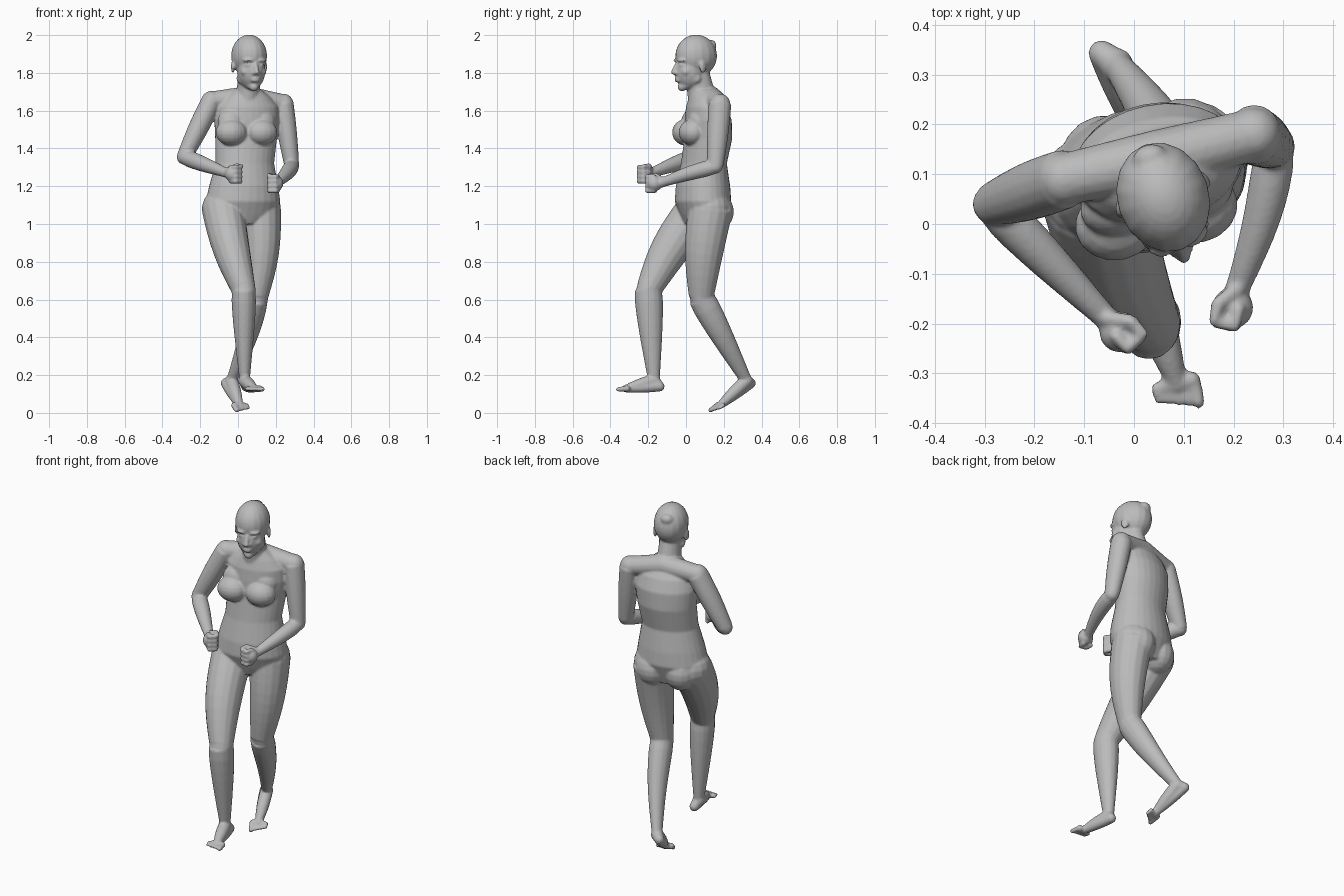
import bpy, bmesh
from math import cos, sin, pi, radians
from mathutils import Vector, Matrix

if "Cube" in bpy.data.objects:
    bpy.data.objects.remove(bpy.data.objects["Cube"])

GREY = (.5, .5, .5, 1)
skin = bpy.data.materials.new("grey_skin")
skin.use_nodes = True
skin.diffuse_color = GREY
skin.node_tree.nodes["Principled BSDF"].inputs["Base Color"].default_value = GREY

bm = bmesh.new()
X, Y, UP = Vector((1, 0, 0)), Vector((0, 1, 0)), Vector((0, 0, 1))


def loft(rings, sides=16):
    """Closed tube through rings of (centre, half width vector, half depth vector)."""
    loops = []
    for centre, across, along in rings:
        angles = [2 * pi * j / sides for j in range(sides)]
        loops.append([bm.verts.new(centre + across * cos(a) + along * sin(a)) for a in angles])
    for low, high in zip(loops, loops[1:]):
        for j in range(sides):
            n = (j + 1) % sides
            bm.faces.new((low[j], low[n], high[n], high[j]))
    bm.faces.new(loops[0][::-1])
    bm.faces.new(loops[-1])


def blob(centre, size, yaw=0, steps=10):
    """Ellipsoid made of level rings."""
    turned = Matrix.Rotation(radians(yaw), 3, 'Z')
    rings = []
    for i in range(steps):
        a = pi * (i + .5) / steps
        rings.append((Vector(centre) - UP * (size[2] * cos(a)),
                      turned @ X * (size[0] * sin(a)), turned @ Y * (size[1] * sin(a))))
    loft(rings)


def limb(start, end, r_start, r_end, bulge=0, peak=1, depth=1, bow=(0, 0, 0), side=X, steps=8):
    """Tapered, rounded limb that swells by a sine rule; a peak under one swells near the start."""
    start, end, bow = Vector(start), Vector(end), Vector(bow)
    axis = (end - start).normalized()
    across = (side - axis * side.dot(axis)).normalized()
    along = axis.cross(across)
    rings = []
    for i in range(steps + 1):
        t = i / steps
        r = r_start + (r_end - r_start) * t + bulge * sin(pi * t ** peak)
        rings.append((start.lerp(end, t) + bow * sin(pi * t), across * r, along * r * depth))
    loft(rings)
    blob(start, (r_start,) * 3)
    blob(end, (r_end,) * 3)


# Joints: right leg leads, left leg trails, both elbows are bent
hip_r, knee_r, ankle_r = (-.08, .07, 1.08), (.03, -.2, .65), (.035, -.17, .17)
hip_l, knee_l, ankle_l = (.12, .13, 1.08), (.1, .08, .61), (-.035, .32, .17)
shoulder_r, elbow_r, wrist_r = (-.14, .09, 1.65), (-.285, .04, 1.355), (-.06, -.185, 1.27)
shoulder_l, elbow_l, wrist_l = (.24, .18, 1.635), (.285, .155, 1.305), (.21, -.125, 1.22)
nape = (.05, .13, 1.67)

# Torso: level rings of (height, half width, half depth), turned a little to its left
turn = Matrix.Rotation(radians(12), 3, 'Z')
profile = [(1, .12, .1), (1.05, .185, .12), (1.12, .2, .147), (1.2, .185, .142), (1.32, .157, .12),
           (1.45, .165, .125), (1.55, .175, .122), (1.62, .165, .105), (1.67, .12, .08), (1.71, .07, .06)]
torso = []
for z, width, depth in profile:
    chest = max(0, sin(pi * (z - 1.3) / .4))
    centre = Vector((.02 + .05 * (z - 1), .09 + .03 * chest, z))
    torso.append((centre, turn @ X * width, turn @ Y * depth))
loft(torso, sides=28)

# Shoulder girdle and neck
for shoulder in (shoulder_r, shoulder_l):
    limb(shoulder, nape, .052, .06, side=UP)
limb((.05, .09, 1.64), (.06, .06, 1.8), .068, .055, depth=1.15)

# Breasts and buttocks
for x, y in ((-.035, 0), (.125, .035)):
    blob((x, y, 1.485), (.085, .074, .07), yaw=12)
    blob((x, y + .035, 1.54), (.075, .06, .07), yaw=12)
    blob((x - .02, y + .12, 1.065), (.095, .1, .105), yaw=12)

# Legs
limb(hip_r, knee_r, .112, .064, bulge=.01, depth=1.05, bow=(-.01, -.02, 0))
limb(hip_l, knee_l, .108, .06, bulge=.008, depth=1.1, bow=(.015, -.01, 0))
limb(knee_r, ankle_r, .063, .027, bulge=.008, peak=.6, depth=1.15)
limb(knee_l, ankle_l, .06, .027, bulge=.008, peak=.6, depth=1.15, bow=(.015, 0, 0))

# Arms
limb(shoulder_r, elbow_r, .055, .04, bulge=.006, depth=1.1)
limb(shoulder_l, elbow_l, .055, .039, bulge=.004, depth=1.1)
limb(elbow_r, wrist_r, .038, .025, bulge=.009, peak=.6, side=UP)
limb(elbow_l, wrist_l, .037, .025, bulge=.008, peak=.6, bow=(.01, 0, .005), side=UP)


def foot(ankle, heel, ball, inner):
    """Heel, instep and ball, with five toes; inner gives the side of the big toe."""
    ankle, heel, ball = Vector(ankle), Vector(heel), Vector(ball)
    forward = (ball - heel).normalized()
    side = forward.cross(UP).normalized() * inner
    limb(ankle, heel, .032, .027)
    limb(ankle, ball, .034, .019, bulge=.006, side=side)
    limb(heel, ball, .027, .02, bulge=.004, side=side)
    limb(ball + side * .03, ball - side * .03, .018, .014, side=UP)
    for i in range(5):
        thick = .015 if i == 0 else .0115
        root = ball + side * (.034 - .019 * i)
        limb(root, root + forward * (.048 - .006 * i), thick, thick * .85, side=side, steps=2)


foot(ankle_r, (.043, -.14, .14), (.086, -.32, .128), -1)
foot(ankle_l, (-.065, .343, .157), (.008, .18, .04), 1)


def fist(elbow, wrist, inner):
    """Palm, four curled fingers and a thumb; inner gives the side of the palm."""
    wrist = Vector(wrist)
    ahead = wrist - Vector(elbow)
    ahead = Vector((ahead.x, ahead.y, 0)).normalized()
    inward = UP.cross(ahead) * inner
    middle = wrist + ahead * .045 - UP * .006
    limb(wrist, middle, .026, .042, depth=.55, side=UP)
    for i in range(4):
        knuckle = middle + UP * (.037 - .025 * i) - inward * .012
        bends = [knuckle, knuckle + ahead * .034, knuckle + ahead * .036 + inward * .034,
                 knuckle + ahead * .004 + inward * .044]
        for a, b in zip(bends, bends[1:]):
            limb(a, b, .013, .013, side=UP, steps=2)
    thumb_joint = middle + inward * .03 + UP * .043
    limb(middle - ahead * .04 + UP * .022, thumb_joint, .016, .014, side=UP, steps=2)
    limb(thumb_joint, thumb_joint + ahead * .035, .014, .011, side=UP, steps=2)


fist(elbow_r, wrist_r, 1)
fist(elbow_l, wrist_l, -1)

# Head: skull, face, chin, nose and lips, built facing forward
body_count = len(bm.verts)
blob((0, .004, 1.89), (.093, .113, .112), steps=16)
blob((0, -.03, 1.81), (.074, .083, .1), steps=16)
blob((0, .088, 1.945), (.035, .027, .03))
limb((0, -.103, 1.85), (0, -.122, 1.804), .009, .014)
for z in (1.77, 1.758):
    blob((0, -.101, z), (.024, .014, .0065))

# Jaw, nostrils, eyes, brows, cheeks and ears on both sides
for s in (-1, 1):
    limb((0, -.075, 1.726), (s * .044, -.01, 1.77), .024, .03, side=UP)
    blob((s * .013, -.112, 1.799), (.01, .012, .009))
    blob((s * .034, -.086, 1.842), (.018, .018, .01))
    blob((s * .036, -.09, 1.866), (.03, .02, .01), yaw=s * 18)
    blob((s * .045, -.068, 1.805), (.026, .026, .022))
    blob((s * .088, .012, 1.832), (.01, .022, .034), yaw=s * 20)

# Turn the head to its left and set it on the neck
head_place = Matrix.Translation((.06, .05, 0)) @ Matrix.Rotation(radians(19), 4, 'Z')
for vert in list(bm.verts)[body_count:]:
    vert.co = head_place @ vert.co

# One seamless skin over all the parts
mesh = bpy.data.meshes.new("body")
bm.to_mesh(mesh)
bm.free()
mesh.materials.append(skin)
body = bpy.data.objects.new("body", mesh)
bpy.context.collection.objects.link(body)
remesh = body.modifiers.new("skin", 'REMESH')
remesh.mode = 'VOXEL'
remesh.voxel_size = .0065
remesh.use_smooth_shade = True
relax = body.modifiers.new("relax", 'SMOOTH')
relax.factor = .5
relax.iterations = 4
